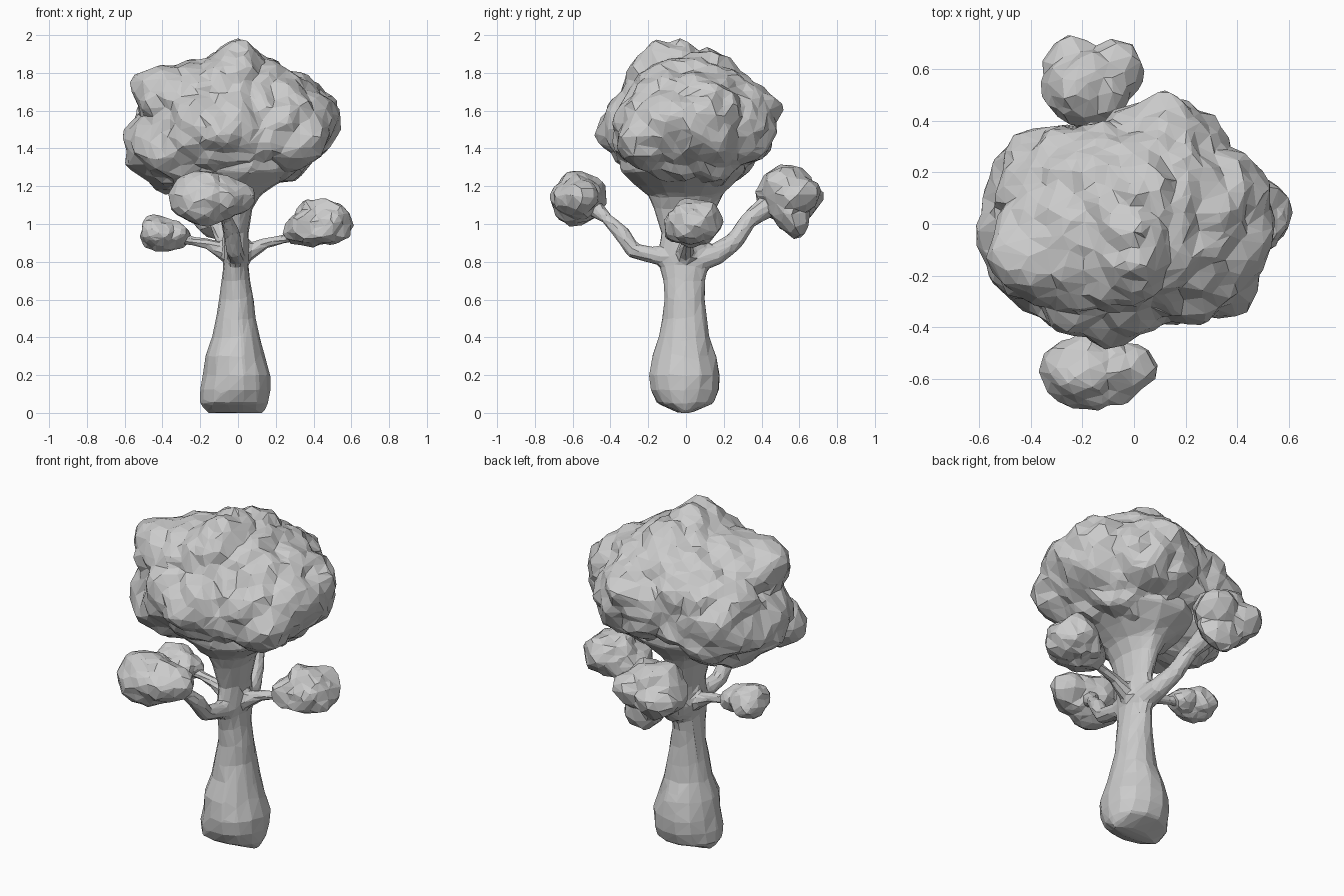
import bpy, bmesh, math
from mathutils import Vector, noise

if "Cube" in bpy.data.objects:
    bpy.data.objects.remove(bpy.data.objects["Cube"])


def add_object(name, bm):
    bmesh.ops.recalc_face_normals(bm, faces=bm.faces)
    mesh = bpy.data.meshes.new(name)
    bm.to_mesh(mesh)
    bm.free()
    ob = bpy.data.objects.new(name, mesh)
    bpy.context.collection.objects.link(ob)
    return ob


def tube(bm, points, radii, sides=14):
    """Loft elliptical, slightly wobbly rings along a path and cap both ends."""
    pts = [Vector(p) for p in points]
    rings = []
    for i, (p, (a, b)) in enumerate(zip(pts, radii)):
        t = pts[min(i + 1, len(pts) - 1)] - pts[max(i - 1, 0)]
        q = Vector((0, 0, 1)).rotation_difference(t.normalized())
        ring = []
        for k in range(sides):
            w = math.tau * k / sides
            co = p + q @ Vector((a * math.cos(w), b * math.sin(w), 0))
            wob = 1 + 0.12 * noise.noise(co * 8)
            ring.append(bm.verts.new(p + (co - p) * wob))
        rings.append(ring)
    for lo, hi in zip(rings, rings[1:]):
        for k in range(sides):
            n = (k + 1) % sides
            bm.faces.new((lo[k], lo[n], hi[n], hi[k]))
    bm.faces.new(rings[0][::-1])
    bm.faces.new(rings[-1])


def reach(origin, d, centre, radii):
    """Far distance from origin along d to an ellipsoid, 0 if missed."""
    o = Vector([(origin[i] - centre[i]) / radii[i] for i in range(3)])
    v = Vector([d[i] / radii[i] for i in range(3)])
    a, b, c = v.dot(v), o.dot(v), o.dot(o) - 1
    disc = b * b - a * c
    return max(0, (-b + math.sqrt(disc)) / a) if disc > 0 else 0


def foliage(name, origin, lobes, subdiv, ratio, rough, freq):
    """Sphere pushed out to the union of ellipsoid lobes, roughened, then faceted."""
    bm = bmesh.new()
    bmesh.ops.create_icosphere(bm, subdivisions=subdiv, radius=1)
    o = Vector(origin)
    for v in bm.verts:
        d = v.co.normalized()
        r = max(reach(o, d, c, s) for c, s in lobes)
        p = o + d * r
        n = noise.noise(p * freq) + 0.5 * noise.noise(p * freq * 2.3 + Vector((7, 3, 5)))
        v.co = p + d * rough * (n - 0.1)
    ob = add_object(name, bm)
    dec = ob.modifiers.new("facets", 'DECIMATE')
    dec.ratio = ratio
    return ob


# Trunk: swollen foot, slim waist, flare into the crown
bm = bmesh.new()
trunk = [(0.0, .15, .035), (.05, .185, .15), (.12, .188, .185), (.2, .18, .19),
         (.3, .155, .168), (.4, .130, .137), (.5, .107, .120), (.6, .09, .112), (.7, .075, .112),
         (.8, .066, .135), (.95, .068, .13), (1.08, .09, .16), (1.15, .13, .20),
         (1.2, .20, .25), (1.28, .34, .34), (1.35, .36, .34)]
tube(bm, [(-.01, -.008, z) for z, a, b in trunk], [(a, b) for z, a, b in trunk])

# Branches, fused with the trunk
branches = [
    ([(-.01, -.04, .82), (-.01, -.17, .835), (-.02, -.28, .86), (-.03, -.34, .95), (-.06, -.42, 1.03), (-.1, -.48, 1.08)],
     [.06, .045, .045, .045, .03, .05]),
    ([(-.01, .04, .80), (-.03, .16, .84), (-.07, .26, .91), (-.11, .33, 1.02), (-.15, .42, 1.09), (-.17, .5, 1.12)],
     [.07, .06, .05, .048, .06, .09]),
    ([(0, 0, .82), (.07, 0, .86), (.15, .01, .90), (.24, .02, .92), (.36, .03, .97)],
     [.06, .045, .03, .026, .05]),
    ([(-.01, 0, .82), (-.09, 0, .86), (-.16, .0, .895), (-.24, .01, .91), (-.34, .01, .94)],
     [.06, .045, .03, .026, .04])]
for path, radii in branches:
    tube(bm, path, [(r, r) for r in radii], 10)
wood = add_object("trunk_and_branches", bm)
rem = wood.modifiers.new("fuse", 'REMESH')
rem.mode = 'VOXEL'
rem.voxel_size = 0.014
smo = wood.modifiers.new("soften", 'SMOOTH')
smo.factor = 0.5
smo.iterations = 4
dec = wood.modifiers.new("facets", 'DECIMATE')
dec.ratio = 0.045

# Main crown
foliage("crown", (-.02, .02, 1.5), [
    ((0, .02, 1.53), (.49, .41, .37)),
    ((-.30, -.03, 1.42), (.30, .34, .25)),
    ((-.28, .14, 1.48), (.27, .25, .27)),
    ((-.37, -.10, 1.67), (.18, .22, .18)),
    ((-.18, -.06, 1.68), (.28, .27, .21)),
    ((0, -.09, 1.76), (.16, .21, .24)),
    ((.03, .07, 1.70), (.22, .22, .22)),
    ((.33, .0, 1.55), (.21, .27, .20)),
    ((.10, .27, 1.52), (.28, .23, .23)),
    ((-.10, -.20, 1.49), (.33, .26, .24)),
    ((.23, -.19, 1.49), (.24, .21, .20)),
    ((.37, .12, 1.61), (.17, .18, .14))], 5, 0.33, 0.055, 5.5)

# Small leaf clumps at the branch ends
foliage("front_clump", (-.14, -.57, 1.13), [
    ((-.19, -.575, 1.135), (.18, .145, .145)),
    ((-.10, -.575, 1.14), (.14, .125, .12)),
    ((-.02, -.56, 1.14), (.12, .10, .09))], 4, 0.2, 0.025, 8)
foliage("back_clump", (-.17, .54, 1.13), [
    ((-.18, .53, 1.16), (.18, .15, .15)),
    ((-.12, .56, 1.05), (.12, .10, .12)),
    ((-.09, .58, 1.15), (.12, .13, .11)),
    ((-.23, .61, 1.13), (.12, .12, .10))], 4, 0.2, 0.03, 8)
foliage("right_clump", (.43, .03, 1.0), [
    ((.46, .04, 1.01), (.14, .15, .125)),
    ((.40, .03, 1.0), (.13, .14, .12)),
    ((.34, .0, .98), (.10, .12, .09))], 4, 0.22, 0.03, 9)
foliage("left_clump", (-.39, .01, .95), [
    ((-.42, .01, .95), (.11, .12, .09)),
    ((-.35, .01, .94), (.10, .09, .075))], 4, 0.2, 0.02, 10)
